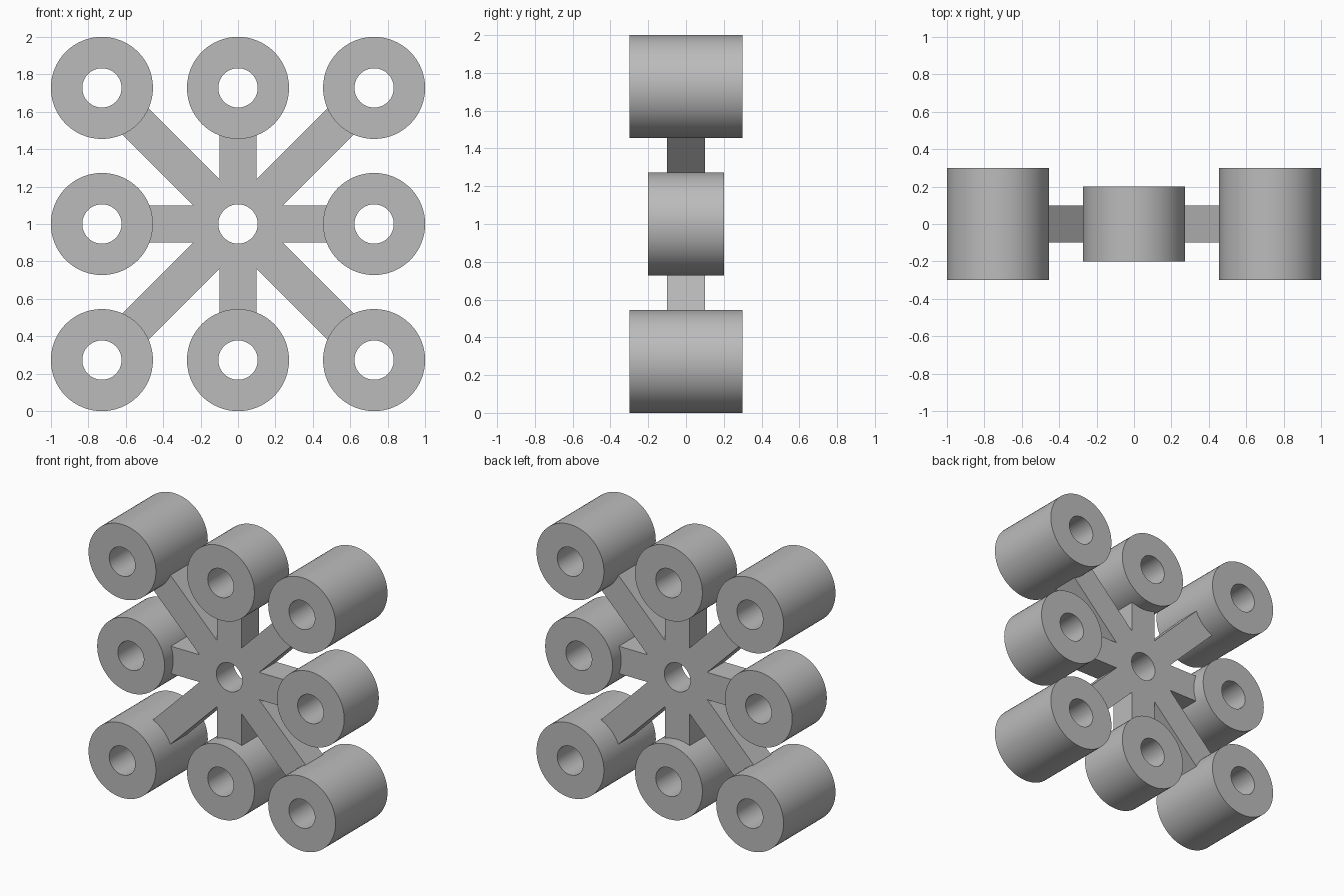
import bpy
import bmesh
import math
from mathutils import Vector

cube = bpy.data.objects.get("Cube")
if cube:
    bpy.data.objects.remove(cube, do_unlink=True)

RING_R = 3 / 11       # outer radius of each ring
HOLE_R = 0.105        # radius of every bore
PITCH = 1 - RING_R    # spacing of the ring grid
SPOKE = 0.1           # half width and half depth of a spoke
SEGMENTS = 64

grey = bpy.data.materials.new("grey")
grey.use_nodes = True
colour = (0.5, 0.5, 0.5, 1)
grey.diffuse_color = colour
grey.node_tree.nodes["Principled BSDF"].inputs["Base Color"].default_value = colour


def extruded(name, outlines, half_depth, location):
    """Flat x-z outlines, welded and extruded through y."""
    bm = bmesh.new()
    for outline in outlines:
        bm.faces.new([bm.verts.new((x, -half_depth, z)) for x, z in outline])
    bmesh.ops.remove_doubles(bm, verts=bm.verts[:], dist=1e-5)
    result = bmesh.ops.extrude_face_region(bm, geom=bm.faces[:], use_keep_orig=True)
    moved = [g for g in result["geom"] if isinstance(g, bmesh.types.BMVert)]
    bmesh.ops.translate(bm, verts=moved, vec=(0, 2 * half_depth, 0))
    bmesh.ops.recalc_face_normals(bm, faces=bm.faces[:])
    mesh = bpy.data.meshes.new(name)
    bm.to_mesh(mesh)
    bm.free()
    mesh.materials.append(grey)
    obj = bpy.data.objects.new(name, mesh)
    obj.location = location
    bpy.context.collection.objects.link(obj)
    bpy.ops.object.select_all(action="DESELECT")
    obj.select_set(True)
    bpy.context.view_layer.objects.active = obj
    bpy.ops.object.shade_smooth_by_angle(angle=math.radians(30))
    return obj


def polar(radius, angle):
    return radius * math.cos(angle), radius * math.sin(angle)


def ring_outlines():
    step = math.tau / SEGMENTS
    return [[polar(HOLE_R, i * step), polar(RING_R, i * step),
             polar(RING_R, (i + 1) * step), polar(HOLE_R, (i + 1) * step)]
            for i in range(SEGMENTS)]


def spoke_outline(index):
    """One eighth of the spider: bore arc, notches and a spoke end."""
    turn = index * math.pi / 4
    half = math.pi / 8
    reach = PITCH * (math.sqrt(2) if index % 2 else 1) - 0.2
    notch = SPOKE / math.tan(half)
    points = [(notch, -SPOKE), (reach, -SPOKE), (reach, SPOKE), (notch, SPOKE)]
    count = SEGMENTS // 8
    points += [polar(HOLE_R, half - 2 * half * i / count) for i in range(count + 1)]
    c, s = math.cos(turn), math.sin(turn)
    return [(x * c - z * s, x * s + z * c) for x, z in points]


# Eight-armed spider with a central bore
extruded("spoke_hub", [spoke_outline(i) for i in range(8)], SPOKE, Vector((0, 0, 1)))

# Rings around the hub: long at the corners, short on the sides
columns = {-1: "right", 0: "middle", 1: "left"}
rows = {-1: "lower", 0: "centre", 1: "upper"}
for col, side in columns.items():
    for row, level in rows.items():
        if col or row:
            depth = 0.3 if col and row else 0.2
            extruded(f"{level}_{side}_ring", ring_outlines(), depth,
                     Vector((col * PITCH, 0, 1 + row * PITCH)))
